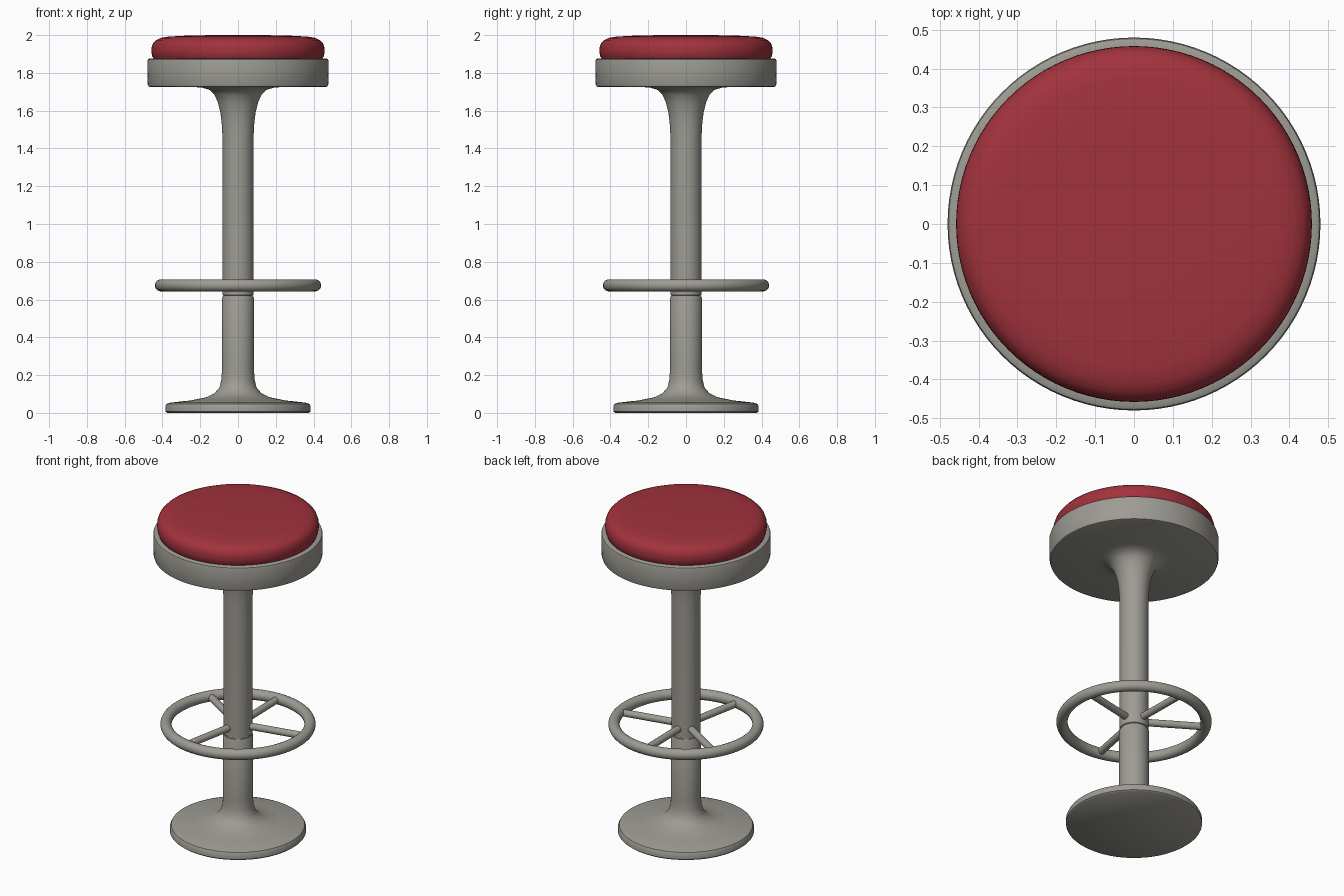
import bpy, bmesh, math

if "Cube" in bpy.data.objects:
    bpy.data.objects.remove(bpy.data.objects["Cube"])


def material(name, rgb):
    m = bpy.data.materials.new(name)
    m.diffuse_color = (*rgb, 1)
    m.use_nodes = True
    m.node_tree.nodes["Principled BSDF"].inputs["Base Color"].default_value = m.diffuse_color
    return m


metal = material("warm grey metal", (0.34, 0.33, 0.295))
leather = material("red leather", (0.36, 0.032, 0.045))


def finish(name, bm, mat, angle=40):
    bmesh.ops.recalc_face_normals(bm, faces=bm.faces)
    me = bpy.data.meshes.new(name)
    bm.to_mesh(me)
    bm.free()
    me.materials.append(mat)
    ob = bpy.data.objects.new(name, me)
    bpy.context.collection.objects.link(ob)
    bpy.ops.object.select_all(action='DESELECT')
    ob.select_set(True)
    bpy.context.view_layer.objects.active = ob
    bpy.ops.object.shade_smooth_by_angle(angle=math.radians(angle))
    return ob


def lathe(name, profile, mat, closed=False, n=96):
    """Spin (radius, height) points round the z axis."""
    bm = bmesh.new()
    vs = [bm.verts.new((r, 0, z)) for r, z in profile]
    es = [bm.edges.new(p) for p in zip(vs, vs[1:])]
    if closed:
        es.append(bm.edges.new((vs[-1], vs[0])))
    bmesh.ops.spin(bm, geom=vs + es, cent=(0, 0, 0), axis=(0, 0, 1),
                   angle=2 * math.pi, steps=n, use_duplicate=False)
    bmesh.ops.remove_doubles(bm, verts=bm.verts, dist=1e-5)
    return finish(name, bm, mat)


# Flared round foot and lower column
lathe("base", [(0, 0), (0.375, 0), (0.385, 0.008), (0.385, 0.035), (0.378, 0.048), (0.36, 0.054),
               (0.25, 0.066), (0.17, 0.082), (0.125, 0.103), (0.098, 0.135),
               (0.087, 0.18), (0.085, 0.24), (0.085, 0.607), (0.081, 0.615), (0, 0.615)], metal)

# Upper column, flaring out below the seat
lathe("column", [(0, 0.60), (0.077, 0.60), (0.077, 0.622), (0.082, 0.625), (0.082, 1.45),
                 (0.085, 1.52), (0.093, 1.59), (0.107, 1.645), (0.125, 1.685),
                 (0.15, 1.71), (0.19, 1.722), (0.26, 1.727), (0.26, 1.75), (0, 1.75)], metal)

# Metal seat pan
lathe("seat_rim", [(0, 1.725), (0.463, 1.725), (0.474, 1.729), (0.478, 1.74), (0.48, 1.80),
                   (0.48, 1.862), (0.477, 1.872), (0.468, 1.876), (0.45, 1.876),
                   (0.44, 1.865), (0, 1.865)], metal)

# Upholstered cushion
lathe("cushion", [(0, 1.86), (0.44, 1.86), (0.447, 1.875), (0.455, 1.89), (0.458, 1.91),
                  (0.457, 1.935), (0.45, 1.956), (0.435, 1.973), (0.41, 1.985), (0.37, 1.992),
                  (0.28, 1.997), (0.14, 2.0), (0, 2.0)], leather)

# Foot ring
R, T, Z = 0.408, 0.032, 0.675
ring = [(R + T * math.cos(math.tau * i / 20), Z + T * math.sin(math.tau * i / 20)) for i in range(20)]
lathe("foot_ring", ring, metal, closed=True)

# Four spokes joining the ring to the column
for i, deg in enumerate((12, 91, 148, 259)):
    bm = bmesh.new()
    bmesh.ops.create_cone(bm, cap_ends=True, segments=20, radius1=0.021, radius2=0.021, depth=0.35)
    ob = finish(f"spoke_{i + 1}", bm, metal)
    a = math.radians(deg)
    ob.rotation_euler = (0, math.pi / 2, a)
    ob.location = (0.235 * math.cos(a), 0.235 * math.sin(a), Z)
